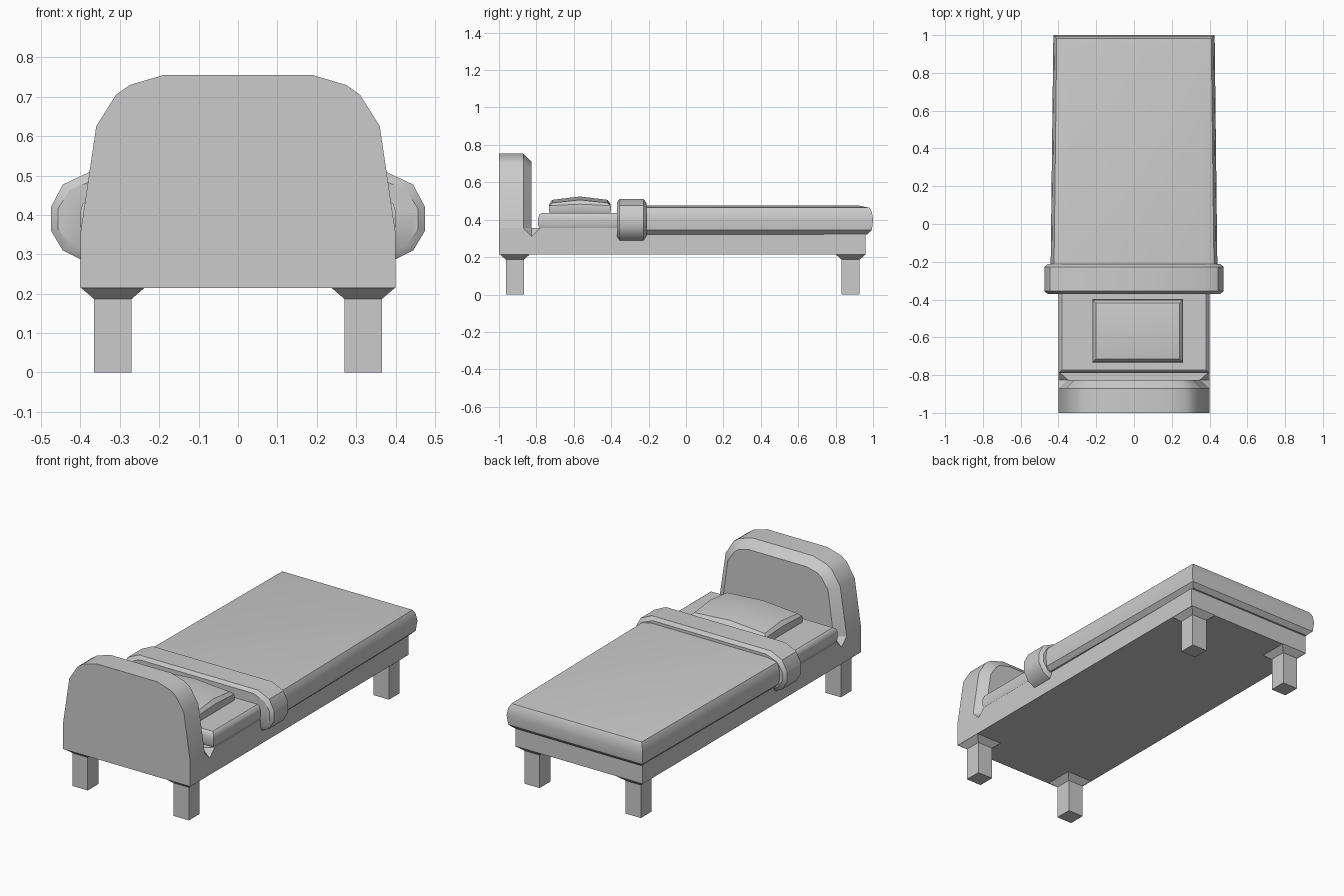
import bpy, bmesh, math
from mathutils import Matrix

if "Cube" in bpy.data.objects:
    bpy.data.objects.remove(bpy.data.objects["Cube"])


def finish(name, bm):
    bmesh.ops.recalc_face_normals(bm, faces=bm.faces)
    me = bpy.data.meshes.new(name)
    bm.to_mesh(me)
    bm.free()
    ob = bpy.data.objects.new(name, me)
    bpy.context.collection.objects.link(ob)
    return ob


def smooth(ob, angle=35):
    bpy.ops.object.select_all(action='DESELECT')
    ob.select_set(True)
    bpy.context.view_layer.objects.active = ob
    bpy.ops.object.shade_smooth_by_angle(angle=math.radians(angle))


def loft(name, rings, apex=None):
    """Skin a stack of equal-length rings; cap both ends, or fan to an apex."""
    bm = bmesh.new()
    vs = [[bm.verts.new(p) for p in r] for r in rings]
    n = len(rings[0])
    for a, b in zip(vs, vs[1:]):
        for i in range(n):
            j = (i + 1) % n
            bm.faces.new((a[i], a[j], b[j], b[i]))
    bm.faces.new(vs[0])
    if apex:
        tip = bm.verts.new(apex)
        for i in range(0, n, 2):
            bm.faces.new((vs[-1][i - 1], vs[-1][i], vs[-1][(i + 1) % n], tip))
    else:
        bm.faces.new(vs[-1])
    return finish(name, bm)


def rect(x0, x1, y0, y1, z):
    return [(x0, y0, z), (x1, y0, z), (x1, y1, z), (x0, y1, z)]


def mirrored(half, y):
    """Closed outline in the xz plane from its right half."""
    return [(x, y, z) for x, z in half] + [(-x, y, z) for x, z in reversed(half)]


# Bed frame, with a small notch at each side where it meets the headboard
frame = loft("bed_frame", [rect(-.4, .4, -1, .96, z) for z in (.215, .355)])
for s in (-1, 1):
    bm = bmesh.new()
    mat = (Matrix.Translation((s * .385, -.825, .355))
           @ Matrix.Rotation(-s * math.pi / 2, 4, 'Y'))
    bmesh.ops.create_cone(bm, cap_ends=True, segments=4, radius1=.063,
                          radius2=0, depth=.07, matrix=mat)
    cutter = finish("notch_cutter", bm)
    mod = frame.modifiers.new("notch", 'BOOLEAN')
    mod.object = cutter
    mod.operation = 'DIFFERENCE'
    mod.solver = 'EXACT'
    bpy.context.view_layer.objects.active = frame
    bpy.ops.object.modifier_apply(modifier=mod.name)
    bpy.data.objects.remove(cutter)

# Headboard with chamfered inner edge
outer = [(.4, .355), (.36, .625), (.31, .705), (.275, .73), (.19, .755)]
inner = [(.35, .355), (.315, .61), (.275, .67), (.25, .69), (.18, .708)]
head = loft("headboard", [mirrored(outer, -1), mirrored(outer, -.87),
                          mirrored(inner, -.825)])
smooth(head, 40)

# Legs with flared collars
for cx in (-.318, .318):
    for cy, end in ((-.915, "head"), (.88, "foot")):
        loft(f"{end}_leg", [rect(cx - h, cx + h, cy - h, cy + h, z)
             for h, z in ((.048, 0), (.048, .187), (.082, .216))])

# Mattress
mattress = loft("mattress", [rect(-.4 + i, .4 - i, -.79 + i, -.2, z) for i, z in
                ((.008, .352), (0, .37), (0, .41), (.006, .428), (.018, .437))])
smooth(mattress)

# Blanket: rounded rim, slightly wider toward the head
rim = [(.03, .322), (.006, .345), (0, .4), (.006, .44), (.018, .464), (.08, .476)]
blanket = loft("blanket", [[(-.442 + i, -.28, z), (.442 - i, -.28, z),
               (.427 - i, 1 - i, z), (-.427 + i, 1 - i, z)] for i, z in rim])
smooth(blanket)

# Folded cuff of the blanket
fold = [(.385, .28), (.445, .31), (.475, .36), (.475, .42), (.445, .477), (.375, .51)]


def shrunk(d):
    return [(x - d, .395 + (z - .395) * (1 - d / .115)) for x, z in fold]


cuff = loft("blanket_fold", [mirrored(shrunk(d), y) for d, y in
            ((.018, -.37), (0, -.355), (0, -.228), (.018, -.212))])
smooth(cuff)


# Pillow with a softly domed top
def pillow_ring(inset, z, bulge=0):
    hx, hy = .24 - inset, .166 - inset
    loop = [(-1, -1), (0, -1), (1, -1), (1, 0), (1, 1), (0, 1), (-1, 1), (-1, 0)]
    return [(.02 + a * hx, -.567 + b * hy, z + (bulge if a * b == 0 else 0))
            for a, b in loop]


pillow = loft("pillow", [pillow_ring(.008, .43), pillow_ring(0, .445),
              pillow_ring(.002, .475, .008), pillow_ring(.018, .49, .016)],
              apex=(.02, -.567, .524))
smooth(pillow)
